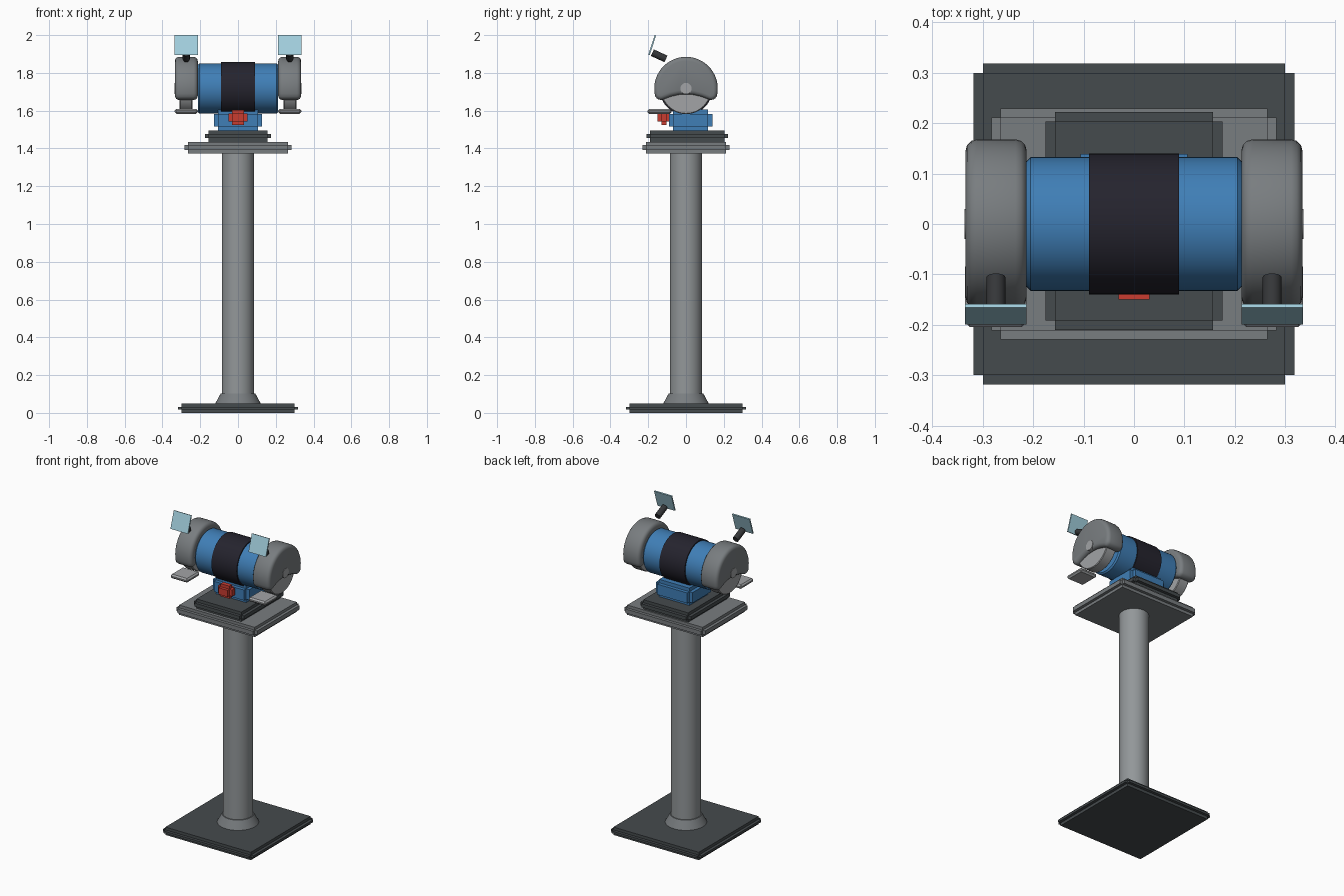
import bpy, bmesh, math
from mathutils import Vector, Matrix

cube = bpy.data.objects.get("Cube")
if cube:
    bpy.data.objects.remove(cube, do_unlink=True)


def material(name, rgb):
    m = bpy.data.materials.new(name)
    m.use_nodes = True
    m.diffuse_color = (*rgb, 1)
    m.node_tree.nodes["Principled BSDF"].inputs["Base Color"].default_value = (*rgb, 1)
    return m


BLUE = material("blue paint", (0.05, 0.21, 0.47))
DARK = material("dark iron", (0.06, 0.07, 0.075))
STEEL = material("column grey", (0.29, 0.31, 0.32))
GREY = material("cast grey", (0.19, 0.205, 0.215))
STONE = material("stone grey", (0.36, 0.37, 0.38))
BAND = material("black band", (0.018, 0.017, 0.027))
RED = material("red plastic", (0.58, 0.045, 0.03))
GLASS = material("pale blue glass", (0.36, 0.62, 0.72))
ROD = material("black rod", (0.035, 0.037, 0.04))


def finish(name, bm, mat, bevel=0.0, segments=1):
    """Bevel the sharp edges, then turn the bmesh into a shaded object."""
    bmesh.ops.recalc_face_normals(bm, faces=bm.faces[:])
    if bevel:
        sharp = [e for e in bm.edges if e.calc_face_angle(0) > math.radians(40)]
        bmesh.ops.bevel(bm, geom=sharp, offset=bevel, segments=segments,
                        profile=0.5, affect='EDGES', clamp_overlap=True)
    mesh = bpy.data.meshes.new(name)
    bm.to_mesh(mesh)
    bm.free()
    mesh.materials.append(mat)
    ob = bpy.data.objects.new(name, mesh)
    bpy.context.collection.objects.link(ob)
    bpy.ops.object.select_all(action='DESELECT')
    ob.select_set(True)
    bpy.context.view_layer.objects.active = ob
    bpy.ops.object.shade_smooth_by_angle(angle=math.radians(35))
    return ob


def add_box(bm, center, half):
    bmesh.ops.create_cube(bm, size=2, matrix=Matrix.Translation(center) @ Matrix.Diagonal((*half, 1)))


def stepped_box(name, center, half, step, mat):
    """Three crossing boxes, so every edge is a square notch."""
    bm = bmesh.new()
    for axis in range(3):
        add_box(bm, center, [h if i == axis else h - step for i, h in enumerate(half)])
    # the notch depth differs per axis pair: full size on one axis at a time
    return finish(name, bm, mat)


def rod(name, start, end, r1, r2, mat, bevel=0.0, sides=48):
    start, end = Vector(start), Vector(end)
    axis = end - start
    turn = axis.to_track_quat('Z', 'Y').to_matrix().to_4x4()
    bm = bmesh.new()
    bmesh.ops.create_cone(bm, cap_ends=True, segments=sides, radius1=r1, radius2=r2,
                          depth=axis.length,
                          matrix=Matrix.Translation((start + end) / 2) @ turn)
    return finish(name, bm, mat, bevel)


# Stand
stepped_box("floor_plate", (0, 0, 0.025), (0.318, 0.318, 0.025), 0.018, DARK)
rod("column_flange", (0, 0, 0.05), (0, 0, 0.102), 0.12, 0.092, GREY)
rod("column", (0, 0, 0.05), (0, 0, 1.38), 0.086, 0.086, STEEL)
stepped_box("table", (0, 0, 1.404), (0.283, 0.229, 0.031), 0.018, GREY)
stepped_box("mounting_plate", (0, 0.006, 1.465), (0.176, 0.216, 0.03), 0.019, DARK)

# Motor
AXLE = 1.717
stepped_box("motor_foot", (0, 0.024, 1.55), (0.128, 0.115, 0.055), 0.022, BLUE)
rod("motor_body", (-0.213, 0, AXLE), (0.213, 0, AXLE), 0.133, 0.133, BLUE, 0.008)
rod("motor_band", (-0.089, 0, AXLE), (0.089, 0, AXLE), 0.14, 0.14, BAND)
stepped_box("switch", (0, -0.117, 1.563), (0.05, 0.033, 0.04), 0.019, RED)


def guard(name, x0, x1):
    """Domed wheel cover with an arched lower edge."""
    outline = []
    for i in range(37):
        a = math.radians(-15 + 210 * i / 36)
        outline.append((0.168 * math.cos(a), 0.168 * math.sin(a)))
    for y in (-0.14, -0.12, -0.08, -0.04, 0, 0.04, 0.08, 0.12, 0.14):
        outline.append((y, -0.03 - 1.9 * y * y))
    bm = bmesh.new()
    face = bm.faces.new([bm.verts.new((x0, y, AXLE + z)) for y, z in outline])
    ext = bmesh.ops.extrude_face_region(bm, geom=[face])
    moved = [v for v in ext["geom"] if isinstance(v, bmesh.types.BMVert)]
    bmesh.ops.translate(bm, verts=moved, vec=(x1 - x0, 0, 0))
    return finish(name, bm, GREY, 0.022, 3)


# Grinding ends, one on each side
for side, s in (("left", 1), ("right", -1)):
    mid = s * 0.274
    guard(side + "_wheel_guard", s * 0.213, s * 0.334)
    rod(side + "_wheel", (s * 0.241, 0, AXLE), (s * 0.309, 0, AXLE), 0.135, 0.135, STONE, 0.004)
    rod(side + "_axle_cap", (s * 0.3, 0, AXLE), (s * 0.336, 0, AXLE), 0.03, 0.03, STONE)

    # Tool rest
    bm = bmesh.new()
    add_box(bm, (mid, -0.14, 1.596), (0.061, 0.064, 0.013))
    finish(side + "_tool_rest", bm, STONE, 0.009)

    # Eye shield and its arm
    rod(side + "_shield_arm", (mid, -0.178, 1.907), (mid, -0.106, 1.874), 0.019, 0.019, ROD, 0, 24)
    bm = bmesh.new()
    add_box(bm, (0, 0, 0), (0.061, 0.004, 0.055))
    lean = Matrix.Rotation(math.radians(-18), 4, 'X')
    bm.transform(Matrix.Translation((mid, -0.179, 1.947)) @ lean)
    finish(side + "_eye_shield", bm, GLASS)
